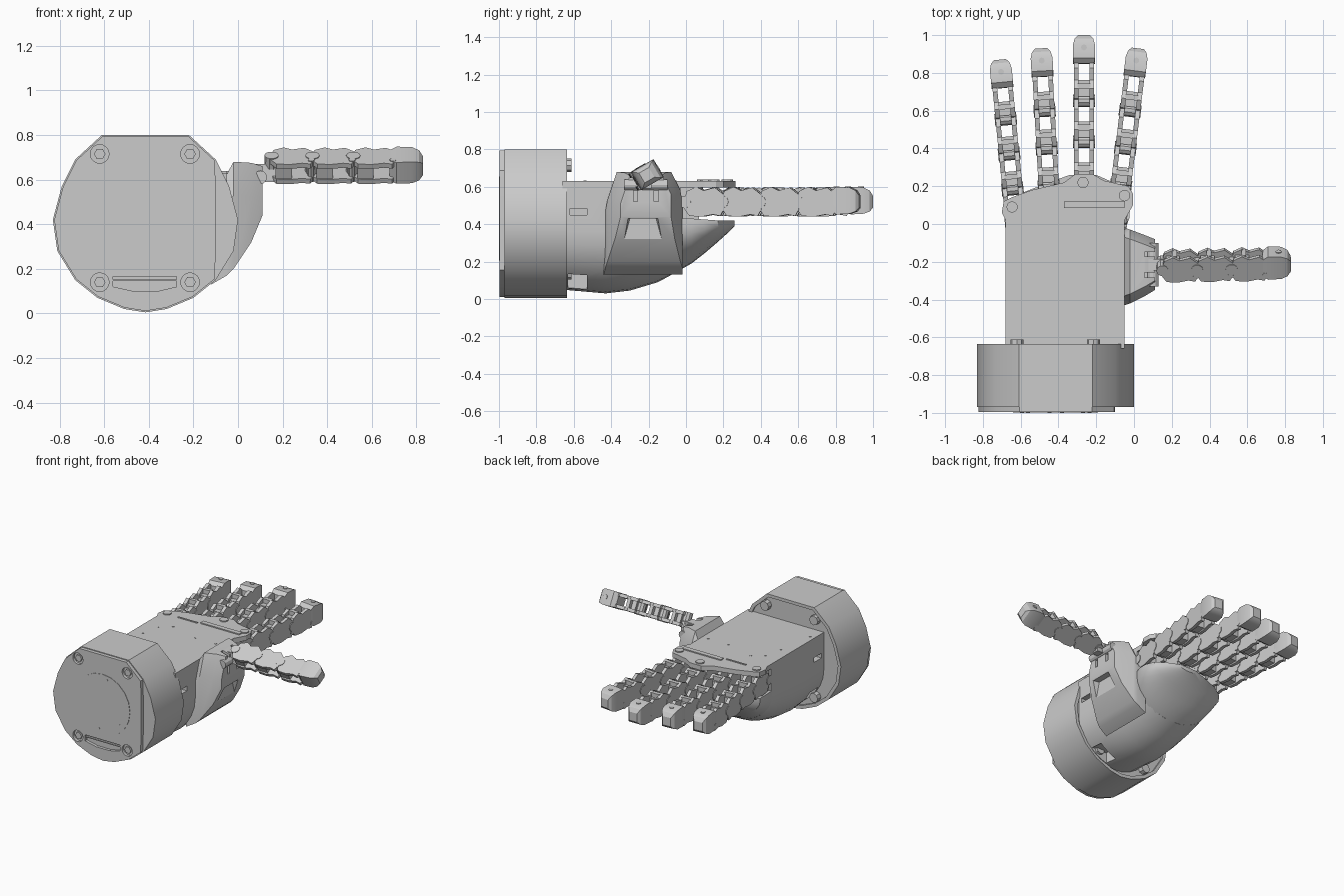
import bpy, bmesh, math
from mathutils import Matrix, Vector

old = bpy.data.objects.get("Cube")
if old:
    bpy.data.objects.remove(old)

grey = bpy.data.materials.new("light_grey")
grey.use_nodes = True
grey.diffuse_color = (0.6, 0.6, 0.6, 1)
grey.node_tree.nodes["Principled BSDF"].inputs["Base Color"].default_value = (0.6, 0.6, 0.6, 1)
I = Matrix.Identity(4)


def solid(bm, rings, m=I):
    """Closed skin through equal-length rings of 3D points."""
    vs = [[bm.verts.new(m @ Vector(p)) for p in r] for r in rings]
    n = len(vs[0])
    for a, b in zip(vs, vs[1:]):
        for i in range(n):
            j = (i + 1) % n
            bm.faces.new((a[i], a[j], b[j], b[i]))
    bm.faces.new(vs[0])
    bm.faces.new(vs[-1])


def along_y(bm, pts, y0, y1):
    solid(bm, [[(x, y, z) for x, z in pts] for y in (y0, y1)])


def box(bm, x0, x1, y0, y1, z0, z1, m=I):
    solid(bm, [[(x0, y, z0), (x1, y, z0), (x1, y, z1), (x0, y, z1)] for y in (y0, y1)], m)


def rod(bm, axis, c, r, a, b, n=12, m=I):
    """Cylinder on a main axis from a to b; c is the centre on the other two axes."""
    rings = []
    for t in (a, b):
        ring = []
        for i in range(n):
            p = [c[0] + r * math.cos(i * math.tau / n), c[1] + r * math.sin(i * math.tau / n)]
            p.insert("xyz".index(axis), t)
            ring.append(p)
        rings.append(ring)
    solid(bm, rings, m)


def finish(bm, name, cutter=None, angle=28):
    bmesh.ops.recalc_face_normals(bm, faces=bm.faces)
    me = bpy.data.meshes.new(name)
    bm.to_mesh(me)
    bm.free()
    me.materials.append(grey)
    ob = bpy.data.objects.new(name, me)
    bpy.context.collection.objects.link(ob)
    bpy.ops.object.select_all(action='DESELECT')
    ob.select_set(True)
    bpy.context.view_layer.objects.active = ob
    if cutter:
        mod = ob.modifiers.new("cut", 'BOOLEAN')
        mod.operation, mod.object = 'DIFFERENCE', cutter
        bpy.ops.object.modifier_apply(modifier=mod.name)
        bpy.data.objects.remove(cutter)
    bpy.ops.object.shade_smooth_by_angle(angle=math.radians(angle))
    return ob


# Wrist drum: round outline with a flat top
CX, CZ = -0.415, 0.42
half = [(-.22, .8), (-.1, .69), (-.04, .57), (0, .42), (-.02, .28), (-.1, .15), (-.2, .07), (-.32, .02)]
outline = half + [(CX, .005)] + [(2 * CX - x, z) for x, z in reversed(half)]


def scaled(s):
    return [(CX + (x - CX) * s, CZ + (z - CZ) * s) for x, z in outline]


bolts = [(x, z) for x in (-.62, -.215) for z in (.14, .715)]
bm = bmesh.new()
along_y(bm, scaled(.94), -.65, -.5)
cut = finish(bm, "drum_cutter")
bm = bmesh.new()
along_y(bm, outline, -.97, -.635)
finish(bm, "wrist_drum", cut)

# Front plate with bolt recesses and a cable slot
bm = bmesh.new()
for b in bolts:
    rod(bm, 'y', b, .042, -1.05, -.976, 16)
along_y(bm, [(-.56, .165), (-.275, .165), (-.275, .12), (-.36, .1), (-.47, .1), (-.56, .12)], -1.05, -.975)
cut = finish(bm, "plate_cutter")
bm = bmesh.new()
along_y(bm, [(min(x, -.1), z) for x, z in scaled(.985)], -.996, -.965)
finish(bm, "front_plate", cut)
bm = bmesh.new()
rod(bm, 'y', (CX, .43), .225, -.999, -.99, 20)
finish(bm, "front_disc")
bm = bmesh.new()
for i in range(6):
    a = math.radians(20 + 60 * i)
    rod(bm, 'y', (CX + .19 * math.cos(a), .43 + .19 * math.sin(a)), .011, -1, -.99, 6)
for b in bolts:
    rod(bm, 'y', b, .026, -.99, -.96, 6)
    rod(bm, 'y', b, .035, -.66, -.612, 8)
box(bm, -.56, -.275, -.99, -.97, .145, .152)
finish(bm, "bolts")

# Palm: flat-topped shell with a round belly, closing to a lip under the fingers
def section(y, c, w, zt, zm, zb, n=14):
    arc = [(c + w * math.cos(math.pi * i / n), y, zm - (zm - zb) * math.sin(math.pi * i / n))
           for i in range(n + 1)]
    return [(c + w, y, zt)] + arc + [(c - w, y, zt)]


bm = bmesh.new()
box(bm, -.1, .1, -.62, -.53, .45, .485)
box(bm, -.76, -.6, -.62, -.53, .45, .485)
box(bm, -.28, -.15, -.63, -.53, 0, .14)
box(bm, -.68, -.55, -.63, -.53, .05, .22)
cut = finish(bm, "palm_cutter")
bm = bmesh.new()
solid(bm, [section(y, -.365, .315, .63, zm, zb) for y, zm, zb in
           ((-.66, .36, .05), (-.43, .36, .03), (-.3, .37, .045), (-.15, .38, .09), (-.03, .39, .155))])
finish(bm, "palm", cut)
bm = bmesh.new()
solid(bm, [section(*s) for s in (
    (-.04, -.365, .315, .43, .39, .15), (.03, -.355, .33, .43, .40, .19), (.1, -.35, .33, .425, .405, .245),
    (.17, -.31, .27, .42, .41, .305), (.22, -.28, .17, .42, .41, .35), (.26, -.27, .07, .42, .41, .39))])
finish(bm, "palm_lip")

# Knuckle cover on top of the finger roots
cover = [(-.68, -.05), (-.68, .02), (-.70, .06), (-.69, .12), (-.65, .14), (-.54, .18), (-.37, .22), (-.31, .265),
         (-.22, .265), (-.16, .23), (-.03, .2), (-.005, .16), (-.005, .1), (-.05, .02), (-.05, -.05)]
bm = bmesh.new()
solid(bm, [[(x, y, z) for x, y in cover] for z in (.595, .63)])
box(bm, -.37, -.05, .085, .12, .62, .638)
box(bm, -.55, -.39, .075, .085, .62, .636)
for x, y in ((-.645, .09), (-.05, .15), (-.27, .22)):
    rod(bm, 'z', (x, y), .03, .62, .638, 12)
finish(bm, "knuckle_cover")
bm = bmesh.new()
for x, y in ((-.57, -.12), (-.49, -.06), (-.265, -.12), (-.1, -.12), (-.6, -.26), (-.645, -.54)):
    rod(bm, 'z', (x, y), .008, .62, .633, 8)
finish(bm, "palm_screws")

# Knuckle core behind the finger roots
bm = bmesh.new()
box(bm, -.66, -.07, -.05, .07, .42, .6)
finish(bm, "knuckle_core")


# Jointed digits: side plates, cross blocks, hinge pins and a rounded tip
def digit(name, base, tip, up, count, w=.058, h=.08):
    base, tip, up = Vector(base), Vector(tip), Vector(up).normalized()
    f = (tip - base).normalized()
    s = f.cross(up)
    m = Matrix((s, f, up)).transposed().to_4x4()
    m.translation = base
    length = (tip - base).length
    seg = (length - .13) / count
    plate = [(-.06, -.3), (.12, -.95), (.45, -1), (.75, -.85), (.95, -.95), (1.06, -.4),
             (1.03, .5), (.8, .95), (.5, .75), (.3, 1), (.05, .7)]
    bm = bmesh.new()
    for k in range(count):
        y = k * seg
        for side in (-1, 1):
            solid(bm, [[(side * x, y + a * seg, b * h) for a, b in plate] for x in (w * .5, w * .93)], m)
        box(bm, -w * .6, w * .6, y + seg * .1, y + seg * .5, -h * .85, h * .55, m)
        box(bm, -w * .6, w * .6, y + seg * .28, y + seg * .42, 0, h * .95, m)
        rod(bm, 'x', (y, 0), h * .42, -w, w, 10, m)
        rod(bm, 'x', (y + seg * .97, -h * .5), h * .2, -w, w, 8, m)
    # Tip: rounded in plan and in side view
    y0 = length - .15
    solid(bm, [[(-w * a, y0 + t, -h * b), (w * a, y0 + t, -h * b),
                (w * a, y0 + t, h * c), (-w * a, y0 + t, h * c)]
               for t, a, b, c in ((0, .92, .6, .7), (.03, 1, .85, 1), (.1, 1, .8, .95),
                                  (.132, .85, .65, .75), (.15, .55, .4, .4))], m)
    rod(bm, 'z', (0, y0 + .085), .016, h * .8, h * 1.02, 8, m)
    finish(bm, name)


Z = .52
for name, bx, tx, ty in (("little_finger", -.625, -.71, .87), ("ring_finger", -.44, -.492, .93),
                         ("middle_finger", -.265, -.265, 1.0), ("index_finger", -.095, .02, .93)):
    digit(name, (bx, 0, Z), (tx, ty, Z), (0, 0, 1), 4)
digit("thumb", (.15, -.22, .662), (.83, -.21, .662), (0, .86, .5), 3, .055, .076)

# Thumb mount: tapered side housing with slotted lugs
bm = bmesh.new()
for y in (-.27, -.16):
    box(bm, .055, .2, y - .012, y + .012, .52, .8)
solid(bm, [[(x, -.36 + d, .32), (x, -.1 - d, .32), (x, -.13 - d, .43), (x, -.33 + d, .43)]
           for x, d in ((.06, .03), (.2, 0))])
cut = finish(bm, "mount_cutter")
bm = bmesh.new()
solid(bm, [[(x, y0, z0), (x, y0, z1 - .15), (x, y0 + .05, z1), (x, y1 - .05, z1), (x, y1, z1 - .1), (x, y1, z0)]
           for x, y0, y1, z0, z1 in ((-.12, -.44, -.02, .13, .6), (-.05, -.43, -.02, .17, .625),
                                     (-.02, -.42, -.03, .2, .68), (.06, -.38, -.06, .32, .675),
                                     (.11, -.35, -.08, .44, .66))])
finish(bm, "thumb_mount", cut)
bm = bmesh.new()
rod(bm, 'y', (.1, .61), .03, -.33, -.1, 12)
box(bm, .07, .17, -.245, -.185, .59, .67)
finish(bm, "thumb_hinge")
